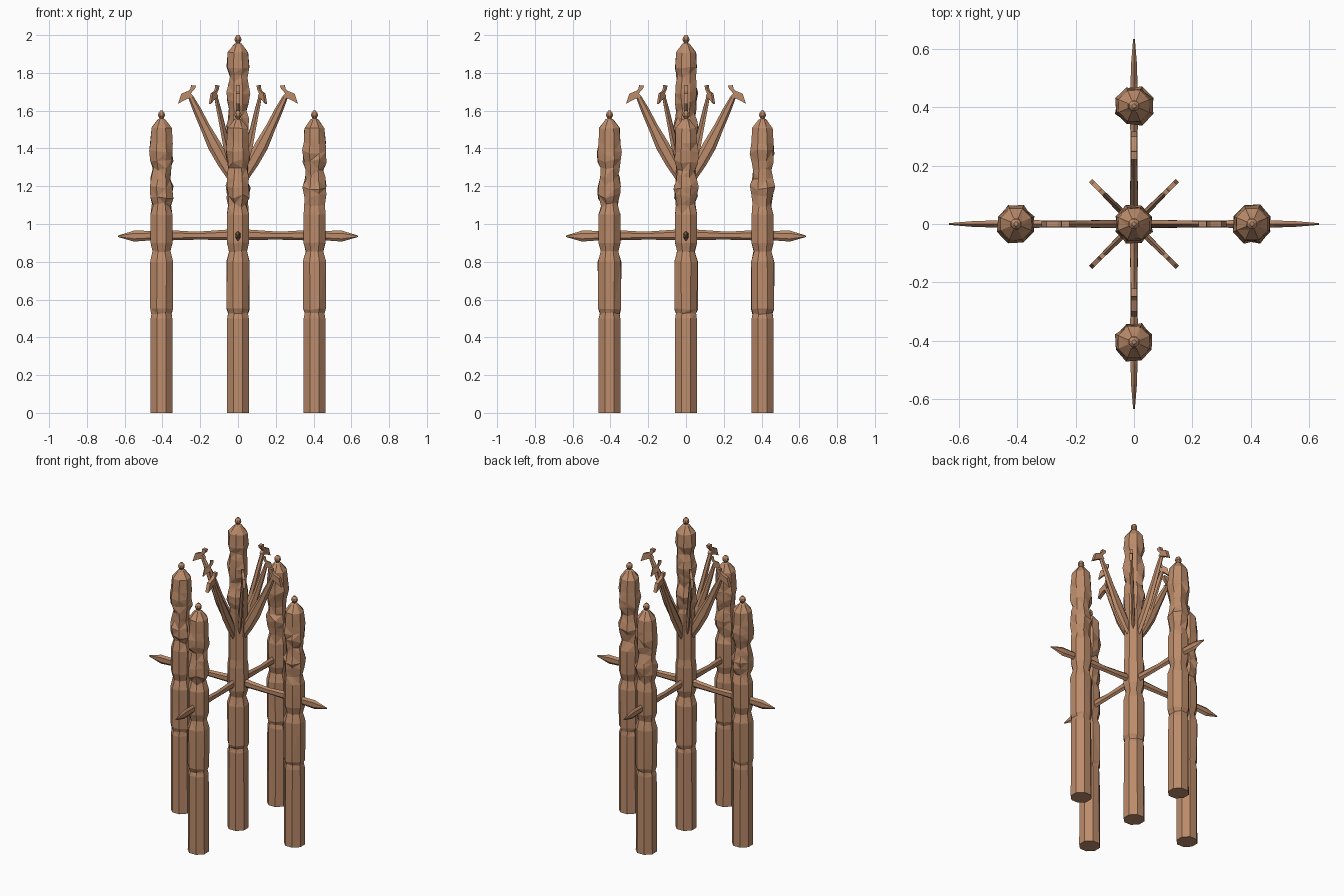
import bpy, bmesh, math, random
from mathutils import Matrix, Vector

if "Cube" in bpy.data.objects:
    bpy.data.objects.remove(bpy.data.objects["Cube"])

random.seed(7)
wood = bpy.data.materials.new("carved brown wood")
wood.diffuse_color = (0.50, 0.26, 0.145, 1)
wood.use_nodes = True
wood.node_tree.nodes["Principled BSDF"].inputs["Base Color"].default_value = wood.diffuse_color


def finish(bm, name, matrix=None):
    bmesh.ops.recalc_face_normals(bm, faces=bm.faces)
    me = bpy.data.meshes.new(name)
    bm.to_mesh(me)
    bm.free()
    me.materials.append(wood)
    ob = bpy.data.objects.new(name, me)
    bpy.context.collection.objects.link(ob)
    if matrix:
        ob.matrix_world = matrix
    return ob


def loft(bm, rings):
    """Skin equal-sized point rings and cap both ends."""
    loops = [[bm.verts.new(p) for p in ring] for ring in rings]
    n = len(loops[0])
    for a, b in zip(loops, loops[1:]):
        for i in range(n):
            j = (i + 1) % n
            bm.faces.new((a[i], a[j], b[j], b[i]))
    bm.faces.new(loops[0][::-1])
    bm.faces.new(loops[-1])


def post(name, x, y, carve_low, carve_high, spin):
    # (height, radius, jitter): shaft, groove, drum, neck, thick drum
    prof = [(0, .064, 0), (.50, .062, 0), (.525, .056, .003), (.55, .065, .003),
            (.80, .066, .002), (.855, .050, .002), (.90, .063, .001), (1.05, .063, .001)]
    if carve_low > 1.2:
        prof += [(1.10, .057, .002), (carve_low - .02, .056, .002)]
    # chiselled bands
    steps = round((carve_high - carve_low) / .047)
    radii = (.052, .062, .066, .055)
    for k in range(steps):
        prof.append((carve_low + (carve_high - carve_low) * k / steps, radii[k % 4], .008))
    # rounded head and knob
    z = carve_high
    prof += [(z, .063, .003), (z + .08, .058, .002), (z + .125, .022, .001),
             (z + .13, .011, 0), (z + .145, .020, 0), (z + .16, .018, 0), (z + .172, .007, 0)]
    bm = bmesh.new()
    n = 8
    rings = []
    for h, r, j in prof:
        ring = []
        for i in range(n):
            a = spin + math.tau * i / n
            rr = r + random.uniform(-j, j)
            ring.append((rr * math.cos(a), rr * math.sin(a), h + random.uniform(-j, j) * 1.6))
        rings.append(ring)
    loft(bm, rings)
    # split the carved quads into facets
    carved = [f for f in bm.faces if len(f.verts) == 4 and f.calc_center_median().z > .5]
    bmesh.ops.triangulate(bm, faces=carved)
    finish(bm, name, Matrix.Translation((x, y, 0)))


def beam(bm, stations):
    """Six-sided bar in the xz plane: stations are x, z, half height, half width, slope."""
    rings = []
    for x, z, h, w, tilt in stations:
        nx, nz = -math.sin(tilt), math.cos(tilt)
        ring = []
        for u, v in ((1, .5), (0, 1), (-1, .5), (-1, -.5), (0, -1), (1, -.5)):
            ring.append((x + nx * h * v, u * w, z + nz * h * v))
        rings.append(ring)
    loft(bm, rings)


# posts: tall centre and four around it
post("centre_post", 0, 0, 1.42, 1.828, math.pi / 8)
for k in range(4):
    a = k * math.pi / 2
    post("outer_post", .405 * math.cos(a), .405 * math.sin(a), 1.10, 1.428, math.pi / 8 + a)

# crossed rails with spear ends
half = [(.06, .943, .027, .013, 0), (.22, .938, .021, .012, 0), (.34, .940, .026, .013, 0),
        (.48, .938, .026, .012, 0), (.55, .936, .029, .010, 0), (.635, .935, .004, .003, 0)]
for k in range(2):
    bm = bmesh.new()
    beam(bm, [(-x, z, h, w, t) for x, z, h, w, t in half[::-1]] + half)
    finish(bm, "cross_rail", Matrix.Rotation(k * math.pi / 2, 4, 'Z'))

# branches: four long ones over the rails, four short ones between them
arm = [(.02, 1.23, .025, .010), (.075, 1.325, .034, .013), (.125, 1.415, .036, .013),
       (.175, 1.515, .026, .012), (.215, 1.60, .022, .011), (.25, 1.672, .014, .010)]
head = [(.235, 1.675), (.275, 1.66), (.318, 1.636), (.30, 1.69), (.262, 1.705),
        (.252, 1.715), (.248, 1.735), (.222, 1.733), (.228, 1.715), (.250, 1.692)]
for k in range(8):
    short = k % 2
    s = .66 if short else 1
    bm = bmesh.new()
    stations = []
    for i, (r, z, h, w) in enumerate(arm):
        p, q = arm[max(i - 1, 0)], arm[min(i + 1, len(arm) - 1)]
        tilt = math.atan2(q[1] - p[1], (q[0] - p[0]) * s)
        stations.append((r * s, z, h * (.8 if short else 1), w * (.75 if short else 1), tilt))
    beam(bm, stations)
    # leaf-like tip
    t = .008 if short else .011
    loft(bm, [[(r * s, y, z) for r, z in head] for y in (-t, t)])
    finish(bm, "short_branch" if short else "long_branch",
           Matrix.Rotation(k * math.pi / 4, 4, 'Z'))
